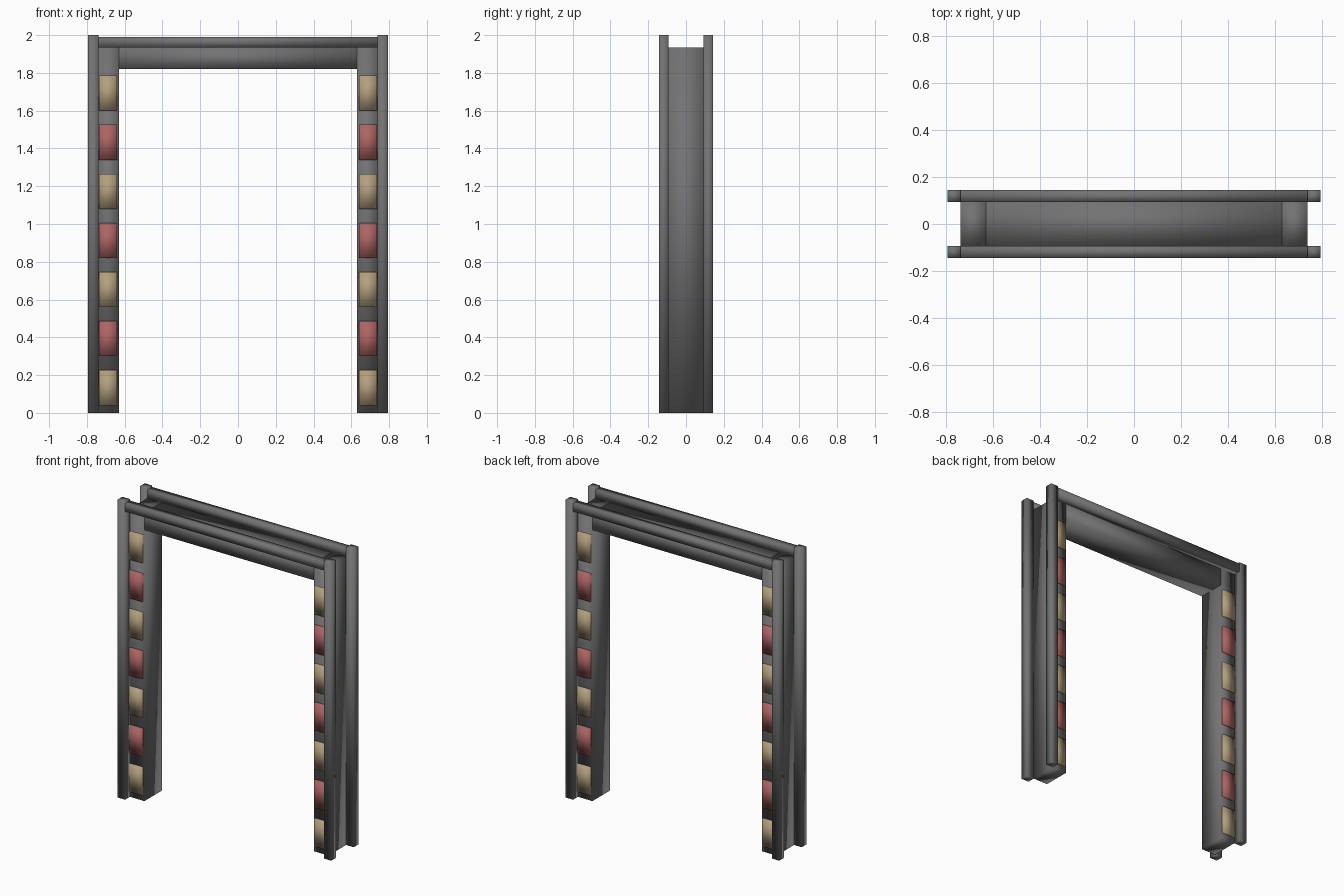
import bpy
import bmesh
from mathutils import Matrix, Vector

cube = bpy.data.objects.get("Cube")
if cube:
    bpy.data.objects.remove(cube, do_unlink=True)


def make_material(name, rgb):
    mat = bpy.data.materials.new(name)
    mat.use_nodes = True
    mat.diffuse_color = (*rgb, 1)
    mat.node_tree.nodes["Principled BSDF"].inputs["Base Color"].default_value = (*rgb, 1)
    return mat


grey = make_material("dark grey metal", (0.17, 0.17, 0.175))
tan = make_material("tan light", (0.45, 0.35, 0.21))
red = make_material("dull red light", (0.42, 0.13, 0.125))


def box(name, low, high, mat):
    """Smooth-shaded box between two opposite corners."""
    low, high = Vector(low), Vector(high)
    bm = bmesh.new()
    bmesh.ops.create_cube(bm, size=1)
    bm.transform(Matrix.Translation((low + high) / 2) @ Matrix.Diagonal((*(high - low), 1)))
    for face in bm.faces:
        face.smooth = True
    mesh = bpy.data.meshes.new(name)
    bm.to_mesh(mesh)
    bm.free()
    mesh.materials.append(mat)
    obj = bpy.data.objects.new(name, mesh)
    bpy.context.collection.objects.link(obj)
    return obj


def span(sign, a, b):
    """Mirror the interval a..b to the given side."""
    return sorted((sign * a, sign * b))


INNER, OUTER, EDGE = 0.63, 0.738, 0.794   # leg and post limits across
DEPTH, RIM = 0.093, 0.144                 # leg and rail limits front to back
LEG_TOP = 1.935

# Beam across the opening
box("lintel", (-INNER, -DEPTH, 1.82), (INNER, DEPTH, LEG_TOP), grey)

for side, side_name in ((-1, "right"), (1, "left")):
    # Main upright
    x0, x1 = span(side, INNER, OUTER)
    box(f"{side_name}_leg", (x0, -DEPTH, 0), (x1, DEPTH, LEG_TOP), grey)

    for face, face_name in ((-1, "front"), (1, "back")):
        # Outer corner post
        x0, x1 = span(side, OUTER, EDGE)
        y0, y1 = span(face, DEPTH, RIM)
        box(f"{side_name}_{face_name}_post", (x0, y0, 0), (x1, y1, 2), grey)

        # Column of alternating light panels
        x0, x1 = span(side, 0.64, 0.735)
        y0, y1 = span(face, DEPTH - 0.01, DEPTH + 0.012)
        for i in range(7):
            z = 0.04 + 0.26 * i
            box(f"{side_name}_{face_name}_light_{i + 1}", (x0, y0, z),
                (x1, y1, z + 0.186), red if i % 2 else tan)

# Rails joining the posts along the top
for face, face_name in ((-1, "front"), (1, "back")):
    y0, y1 = span(face, DEPTH, RIM)
    box(f"{face_name}_top_rail", (-OUTER, y0, LEG_TOP), (OUTER, y1, 1.99), grey)
